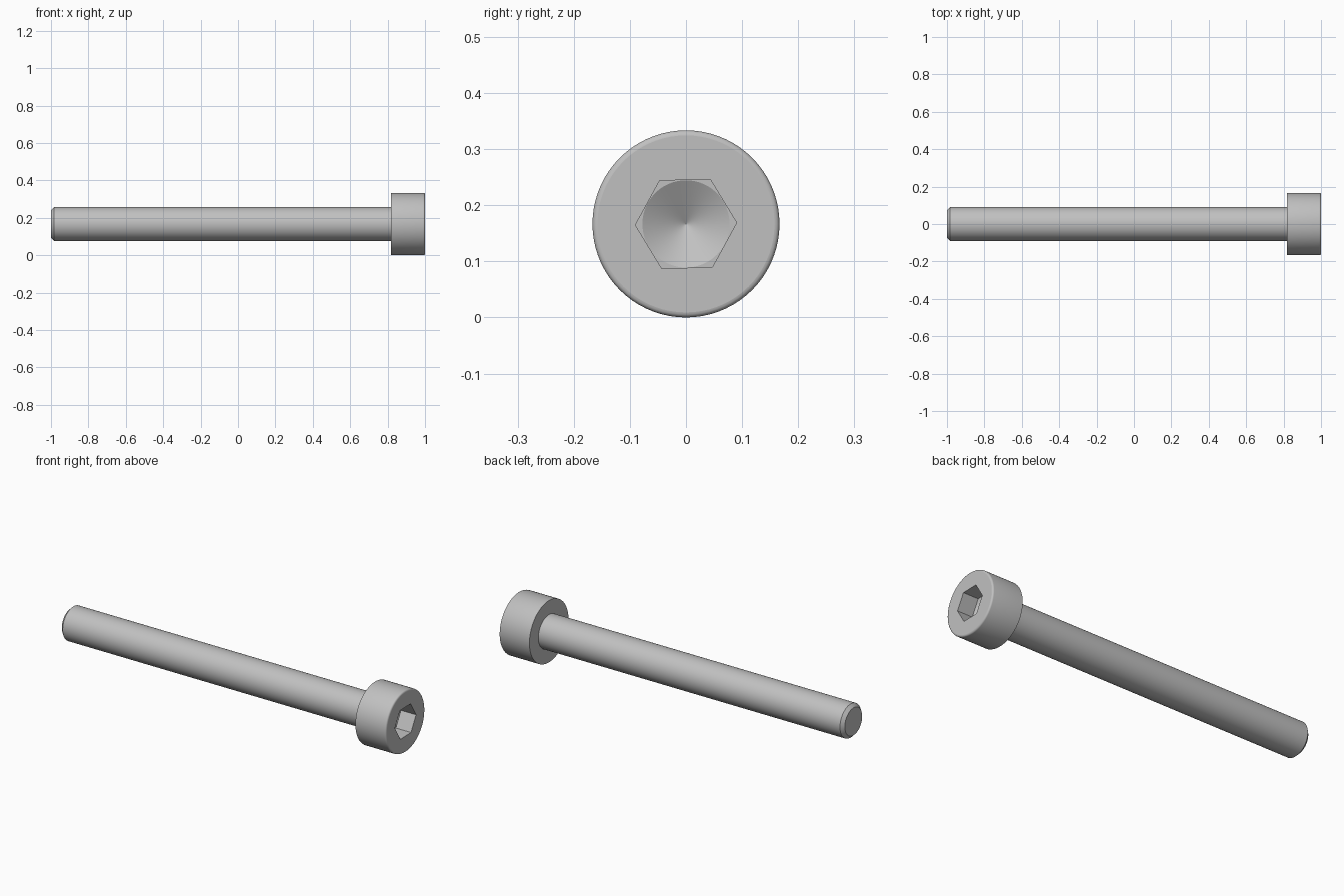
import bpy
import bmesh
from math import pi, sin, cos, radians, tan
from mathutils import Matrix

if "Cube" in bpy.data.objects:
    bpy.data.objects.remove(bpy.data.objects["Cube"])

HEAD_R, HEAD_X = 0.1667, 0.818
SHANK_R, CHAMFER = 0.0909, 0.017
FILLET = 0.009
HEX_R, HEX_DEPTH = 0.0903, 0.09
CONE_R = HEX_R * cos(pi / 6) - 0.0005
SEGMENTS = 72

# Brushed steel, used everywhere
steel = bpy.data.materials.new("steel grey")
steel.use_nodes = True
colour = (0.53, 0.53, 0.53, 1)
steel.diffuse_color = colour
steel.node_tree.nodes["Principled BSDF"].inputs["Base Color"].default_value = colour


def lathe(name, profile, segments, turn=0.0):
    """Revolve (x, radius) points about the screw axis and cap both ends."""
    bm = bmesh.new()
    rings = []
    for x, r in profile:
        angles = [turn + 2 * pi * i / segments for i in range(segments)]
        rings.append([bm.verts.new((x, r * cos(a), r * sin(a))) for a in angles])
    for a, b in zip(rings, rings[1:]):
        for i in range(segments):
            j = (i + 1) % segments
            bm.faces.new((a[i], a[j], b[j], b[i]))
    bm.faces.new(rings[0])
    bm.faces.new(rings[-1])
    bmesh.ops.remove_doubles(bm, verts=bm.verts, dist=1e-6)
    bmesh.ops.recalc_face_normals(bm, faces=bm.faces)
    bmesh.ops.transform(bm, matrix=Matrix.Translation((0, 0, HEAD_R)), verts=bm.verts)
    mesh = bpy.data.meshes.new(name)
    bm.to_mesh(mesh)
    bm.free()
    mesh.materials.append(steel)
    obj = bpy.data.objects.new(name, mesh)
    bpy.context.collection.objects.link(obj)
    return obj


# Screw body: chamfered tip, plain shank, cylindrical head with rounded rim
profile = [(-1, SHANK_R - CHAMFER), (-1 + CHAMFER, SHANK_R),
           (HEAD_X, SHANK_R), (HEAD_X, HEAD_R)]
for i in range(5):
    a = pi / 2 * i / 4
    profile.append((1 - FILLET + FILLET * sin(a), HEAD_R - FILLET + FILLET * cos(a)))
screw = lathe("socket_head_screw", profile, SEGMENTS)

# Hexagonal socket with a drilled conical floor
floor = 1 - HEX_DEPTH
cone_depth = CONE_R / tan(radians(60))
cutters = [
    lathe("hex_cutter", [(floor, HEX_R), (1.1, HEX_R)], 6, radians(1.3)),
    lathe("cone_cutter", [(floor - cone_depth, 0.0005), (floor, CONE_R),
                          (1.05, CONE_R)], SEGMENTS),
]
bpy.context.view_layer.objects.active = screw
for cutter in cutters:
    cutter.hide_render = True
    cut = screw.modifiers.new("socket", 'BOOLEAN')
    cut.operation = 'DIFFERENCE'
    cut.solver = 'EXACT'
    cut.object = cutter
    bpy.ops.object.modifier_apply(modifier=cut.name)
    bpy.data.objects.remove(cutter)

# Smooth round surfaces, crisp edges and flat end faces
bpy.ops.object.select_all(action='DESELECT')
screw.select_set(True)
bpy.ops.object.shade_smooth_by_angle(angle=radians(25))
for face in screw.data.polygons:
    if abs(face.normal.x) > 0.999:
        face.use_smooth = False
